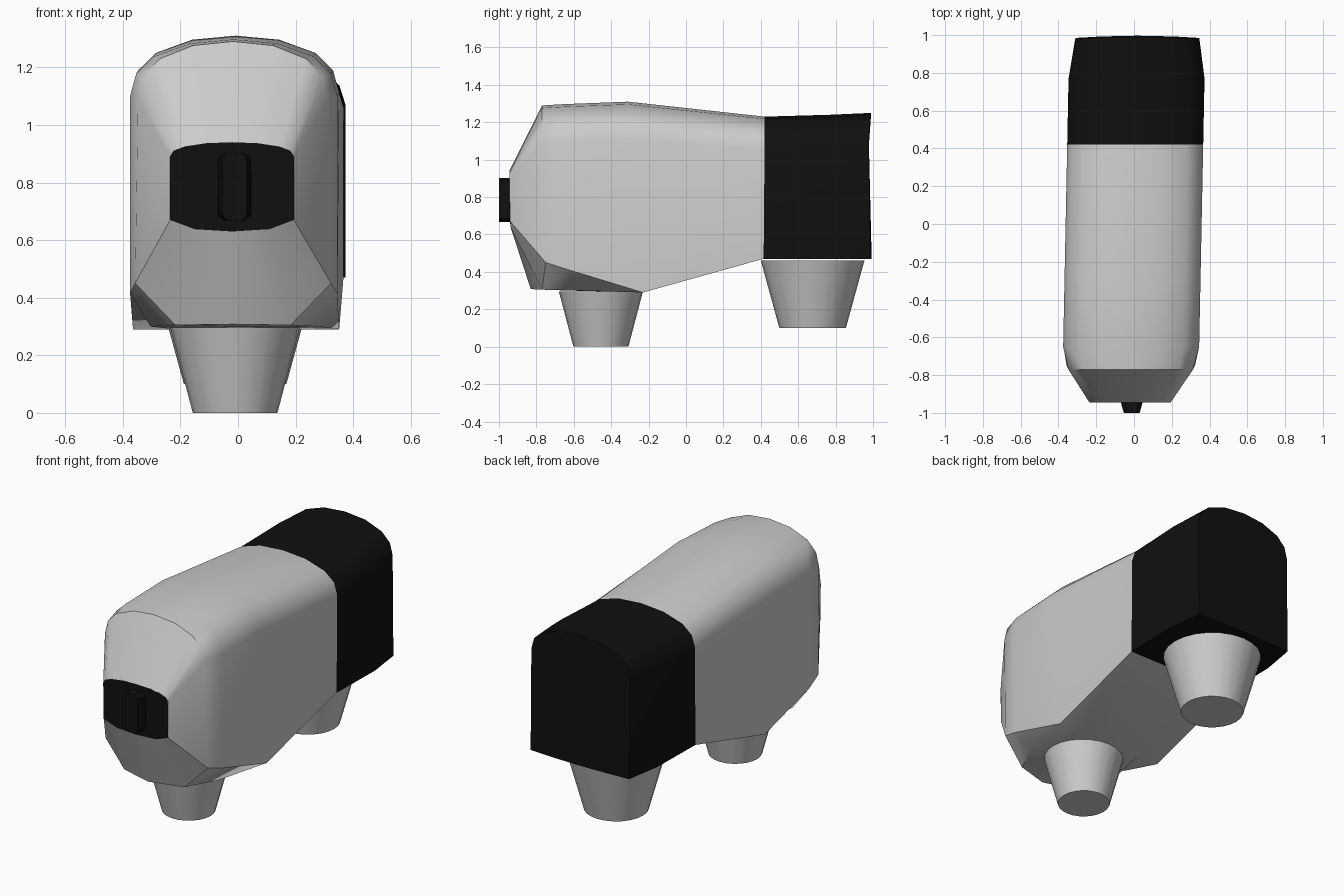
import bpy, bmesh, math

if "Cube" in bpy.data.objects:
    bpy.data.objects.remove(bpy.data.objects["Cube"])

black = bpy.data.materials.new("black")
black.diffuse_color = (0.005, 0.005, 0.005, 1)
black.use_nodes = True
black.node_tree.nodes["Principled BSDF"].inputs["Base Color"].default_value = black.diffuse_color


def finish(bm, name, mat=None, angle=35):
    bmesh.ops.recalc_face_normals(bm, faces=bm.faces)
    me = bpy.data.meshes.new(name)
    bm.to_mesh(me)
    bm.free()
    ob = bpy.data.objects.new(name, me)
    bpy.context.collection.objects.link(ob)
    if mat:
        me.materials.append(mat)
    bpy.ops.object.select_all(action='DESELECT')
    ob.select_set(True)
    bpy.context.view_layer.objects.active = ob
    bpy.ops.object.shade_smooth_by_angle(angle=math.radians(angle))
    return ob


def ring(bottom, y, w, side, top, bow=0.0):
    """Closed section: three lower points (centre, middle, corner) plus an arched top, mirrored."""
    h = top - side
    arch = [(w * a, y + bow * (1 - a * a), side + h * b)
            for a, b in ((1, 0), (.94, .4), (.77, .7), (.42, .93), (0, 1))]
    half = list(bottom) + arch
    full = half + [(-x, yy, z) for x, yy, z in reversed(half[1:-1])]
    return [(x - .002 + .02 * yy, yy, z) for x, yy, z in full]


def flat(y, w, z, bow=0.0):
    return [(0, y + bow, z), (w * .6, y + bow * .64, z), (w, y, z)]


def loft(name, rings, mat=None, cap_start=False, cap_end=False):
    bm = bmesh.new()
    vs = [[bm.verts.new(p) for p in r] for r in rings]
    n = len(vs[0])
    for a, b in zip(vs, vs[1:]):
        for i in range(n):
            j = (i + 1) % n
            bm.faces.new((a[i], a[j], b[j], b[i]))
    if cap_start:
        bm.faces.new(vs[0])
    if cap_end:
        bm.faces.new(vs[-1])
    return finish(bm, name, mat)


# Grey body: snout ring, chin and shoulder rings, back ring
snout = ring([(0, -.935, .63), (.13, -.937, .638), (.215, -.94, .67)], -.945, .215, .89, .94)
seam = ring(flat(.415, .36, .47), .42, .36, 1.06, 1.23)
loft("body", [
    snout,
    ring([(0, -.83, .308), (.2, -.77, .305), (.34, -.75, .45)], -.77, .33, 1.09, 1.29),
    ring([(0, -.62, .30), (.29, -.58, .30), (.36, -.64, .415)], -.65, .36, 1.10, 1.297),
    ring(flat(-.23, .358, .29), -.31, .36, 1.11, 1.31),
    seam,
])

# Black snout plate filling the front ring
bm = bmesh.new()
bm.faces.new([bm.verts.new((x, y - .001, z)) for x, y, z in snout])
finish(bm, "snout_plate", black)

# Black hindquarters
loft("hindquarters", [
    seam,
    ring(flat(.77, .36, .47), .77, .36, 1.07, 1.24),
    ring(flat(.985, .328, .47, .012), .978, .328, 1.08, 1.25, .012),
], black, cap_start=True, cap_end=True)

# Nose bar with clipped corners, tapering forward
def bar_ring(y, w):
    pts = [(w * .6, .668), (w, .685), (w, .885), (w * .6, .902)]
    pts += [(-x, z) for x, z in reversed(pts)]
    return [(x - .012, y, z) for x, z in pts]

loft("nose_bar", [bar_ring(-.93, .058), bar_ring(-.955, .055), bar_ring(-1.0, .042)],
     black, cap_start=True, cap_end=True)

# Tapered feet
for name, y, z0, z1, r0, r1 in (("front_foot", -.455, 0, .296, .147, .225),
                                ("rear_foot", .677, .10, .46, .178, .277)):
    bm = bmesh.new()
    bmesh.ops.create_cone(bm, cap_ends=True, segments=24, radius1=r0, radius2=r1, depth=z1 - z0)
    bmesh.ops.translate(bm, verts=bm.verts, vec=(-.01, y, (z0 + z1) / 2))
    finish(bm, name)
